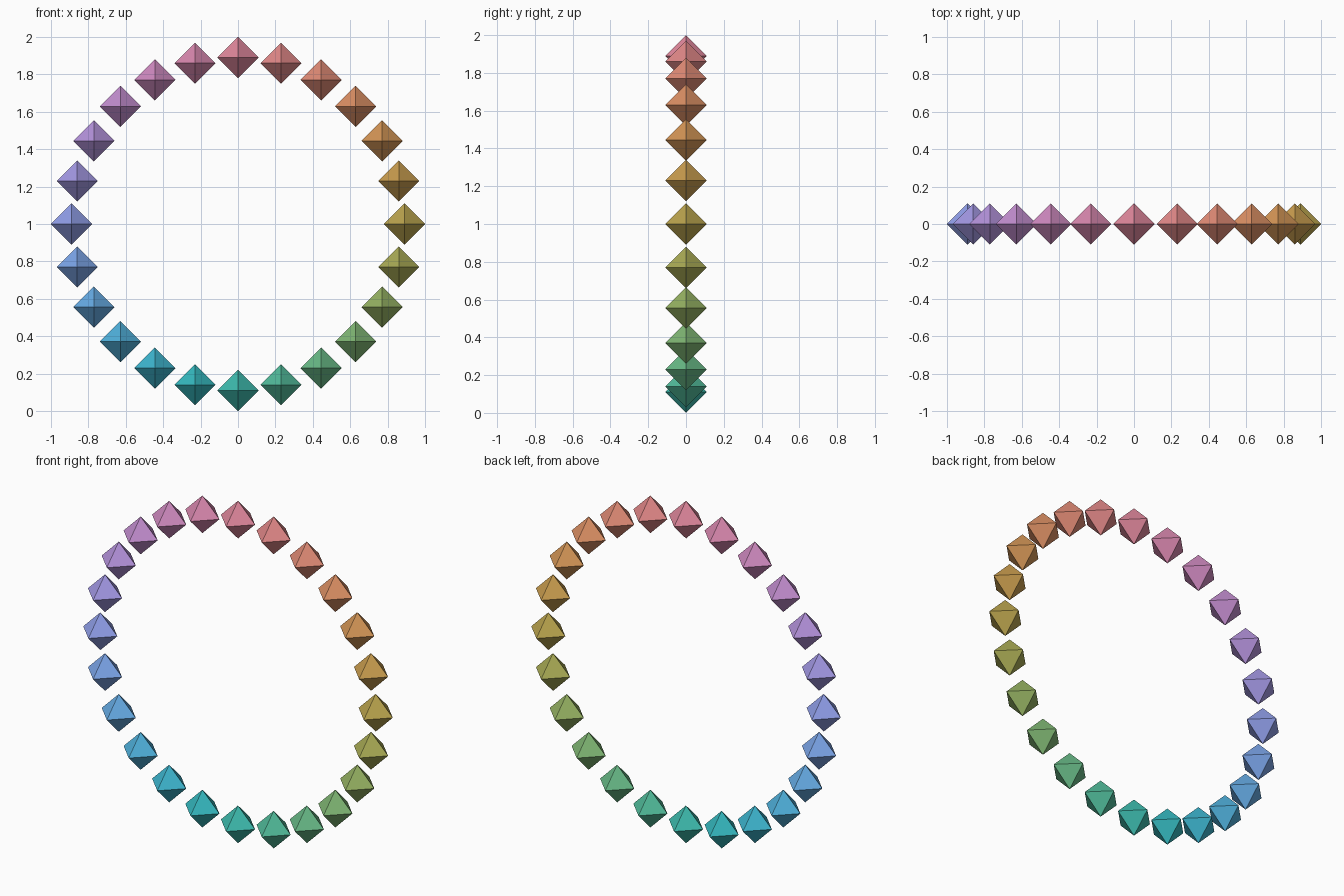
import bpy, bmesh, math
from mathutils import Vector

if "Cube" in bpy.data.objects:
    bpy.data.objects.remove(bpy.data.objects["Cube"])

COUNT = 24
RING_R = 0.89
GEM_R = 0.11


def hue_colour(hue, light=0.72, chroma=0.11):
    """Even-lightness colour wheel (OKLCH to linear RGB)."""
    a, b = chroma * math.cos(hue), chroma * math.sin(hue)
    l = (light + 0.3963 * a + 0.2158 * b) ** 3
    m = (light - 0.1056 * a - 0.0639 * b) ** 3
    s = (light - 0.0895 * a - 1.2915 * b) ** 3
    rgb = (4.0767 * l - 3.3077 * m + 0.2310 * s,
           -1.2684 * l + 2.6098 * m - 0.3413 * s,
           -0.0042 * l - 0.7034 * m + 1.7076 * s)
    return [min(1, max(0, c)) for c in rgb] + [1]


def octahedron(name, centre, colour):
    bm = bmesh.new()
    for axis in range(3):
        for sign in (-1, 1):
            v = Vector((0, 0, 0))
            v[axis] = sign * GEM_R
            bm.verts.new(v)
    bmesh.ops.convex_hull(bm, input=bm.verts)
    bmesh.ops.recalc_face_normals(bm, faces=bm.faces)
    mesh = bpy.data.meshes.new(name)
    bm.to_mesh(mesh)
    bm.free()
    mat = bpy.data.materials.new(name + "_colour")
    mat.diffuse_color = colour
    mat.use_nodes = True
    mat.node_tree.nodes["Principled BSDF"].inputs["Base Color"].default_value = mat.diffuse_color
    mesh.materials.append(mat)
    obj = bpy.data.objects.new(name, mesh)
    obj.location = centre
    bpy.context.collection.objects.link(obj)


# Upright ring of gems, clockwise from the top, hue running once round
for i in range(COUNT):
    t = 2 * math.pi * i / COUNT
    octahedron(f"ring_gem_{i + 1:02d}",
               (RING_R * math.sin(t), 0, 1 + RING_R * math.cos(t)),
               hue_colour(t + math.radians(5)))
